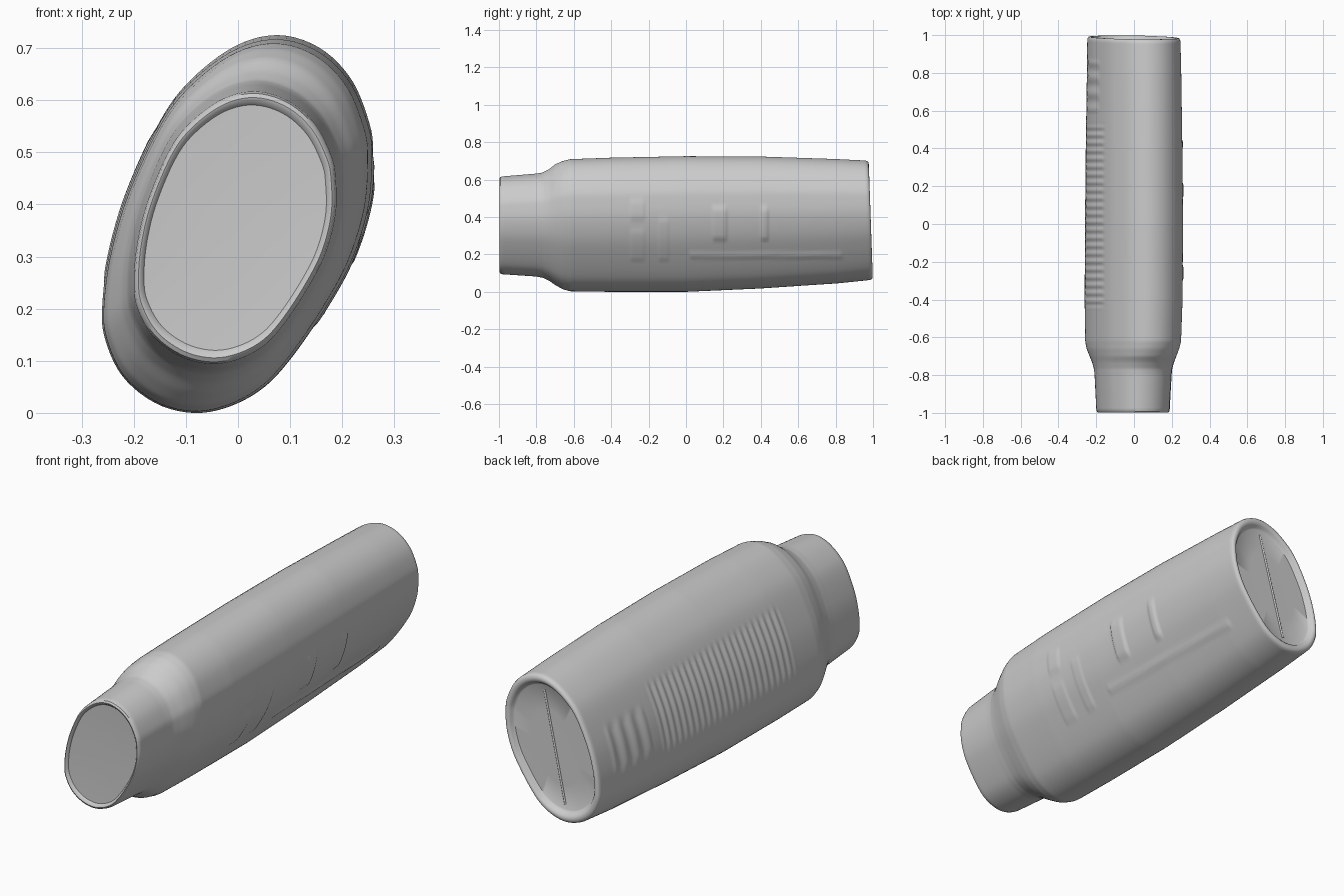
import bpy, bmesh, math
from mathutils import Vector

if "Cube" in bpy.data.objects:
    bpy.data.objects.remove(bpy.data.objects["Cube"])

N = 120  # points around each section

# Slanted oval cross-section (x, z), full body size
OVAL = [(0.078, 0.725), (0.158, 0.70), (0.219, 0.639), (0.254, 0.553), (0.26, 0.495),
        (0.253, 0.40), (0.22, 0.294), (0.167, 0.198), (0.1, 0.102), (0.046, 0.046),
        (-0.02, 0.011), (-0.088, 0.0), (-0.16, 0.02), (-0.223, 0.073), (-0.257, 0.15),
        (-0.26, 0.217), (-0.246, 0.313), (-0.212, 0.428), (-0.15, 0.562),
        (-0.092, 0.639), (-0.006, 0.704)]

# Stations along the length: y, bottom z, top z, left x, right x
STATIONS = [(-0.98, 0.094, 0.617, -0.208, 0.195), (-0.80, 0.082, 0.632, -0.217, 0.205),
            (-0.765, 0.075, 0.638, -0.220, 0.208), (-0.73, 0.058, 0.657, -0.228, 0.217),
            (-0.70, 0.037, 0.681, -0.238, 0.227), (-0.66, 0.014, 0.699, -0.251, 0.240),
            (-0.62, 0.003, 0.709, -0.257, 0.249), (-0.40, 0.0, 0.717, -0.260, 0.257),
            (0.0, 0.0, 0.725, -0.258, 0.259), (0.4, 0.018, 0.723, -0.254, 0.256),
            (0.8, 0.045, 0.710, -0.248, 0.250), (0.97, 0.063, 0.702, -0.246, 0.246)]


def closed_spline(points, count):
    """Closed Catmull-Rom curve resampled to even spacing."""
    p = [Vector(q) for q in points]
    n, fine = len(p), []
    for i in range(n):
        a, b, c, d = p[i - 1], p[i], p[(i + 1) % n], p[(i + 2) % n]
        for k in range(20):
            t = k / 20
            fine.append(0.5 * (2 * b + (c - a) * t + (2 * a - 5 * b + 4 * c - d) * t * t
                               + (3 * b - a - 3 * c + d) * t ** 3))
    fine.append(fine[0])
    total = sum((fine[i + 1] - fine[i]).length for i in range(len(fine) - 1))
    out, run, j = [], 0.0, 0
    for k in range(count):
        goal = total * k / count
        while run + (fine[j + 1] - fine[j]).length < goal:
            run += (fine[j + 1] - fine[j]).length
            j += 1
        seg = fine[j + 1] - fine[j]
        out.append(fine[j] + seg * ((goal - run) / seg.length))
    return out


UNIT = [Vector((p.x / 0.26, (p.y - 0.3625) / 0.3625)) for p in closed_spline(OVAL, N)]


def station(y):
    y = min(max(y, STATIONS[0][0]), STATIONS[-1][0])
    for a, b in zip(STATIONS, STATIONS[1:]):
        if y <= b[0]:
            t = (y - a[0]) / (b[0] - a[0])
            return [a[i] + (b[i] - a[i]) * t for i in range(1, 5)]


def step(a, b, v):
    t = min(max((v - a) / (b - a), 0), 1)
    return t * t * (3 - 2 * t)


def band(v, a, b, soft):
    return step(a - soft, a, v) * (1 - step(b, b + soft, v))


def relief(x, y, z):
    """Shallow moulded ribs on the left, long ridge and plain bars on the right."""
    if x < 0 and z > 0.15:
        ribs = band(y, -0.42, 0.50, 0.04) * band(z, 0.27, 0.52, 0.03)
        marks = band(y, 0.60, 0.85, 0.03) * band(z, 0.30, 0.46, 0.03)
        return 0.003 * ribs * math.sin(y * 150) + 0.003 * marks * math.sin(y * 75)
    if x > 0:
        ridge = 0.004 * band(y, 0.03, 0.82, 0.02) * band(z, 0.19, 0.20, 0.015)
        bars = sum(h * band(y, c - w, c + w, 0.012) * band(z, lo, hi, 0.02)
                   for c, w, lo, hi, h in [(0.18, 0.03, 0.29, 0.44, 0.007), (0.42, 0.012, 0.29, 0.44, 0.007),
                                           (-0.26, 0.03, 0.40, 0.48, 0.004), (-0.26, 0.03, 0.18, 0.32, 0.003),
                                           (-0.12, 0.02, 0.18, 0.38, 0.003)])
        return ridge + bars
    return 0.0


def ring(bm, y, scale=1.0, detail=False):
    lo, hi, left, right = station(y)
    cx, cz = (left + right) / 2, (lo + hi) / 2
    upright = 0.08 * (1 - step(-0.8, -0.62, y))
    verts = []
    for i, u in enumerate(UNIT):
        x = cx + u.x * (right - left) / 2 * scale - upright * u.y * 0.26 * scale
        z = cz + u.y * (hi - lo) / 2 * scale
        if detail:
            tan = UNIT[(i + 1) % N] - UNIT[i - 1]
            nrm = Vector((-tan.y * 0.3625, tan.x * 0.26)).normalized()
            if nrm.dot(u) < 0:
                nrm = -nrm
            d = relief(x, y, z)
            x, z = x + nrm.x * d, z + nrm.y * d
        slant = -0.035 * (z - 0.38) * step(0.6, 0.97, y)
        verts.append(bm.verts.new((x, y + slant, z)))
    return verts


# Bottle shell: neck, shoulder, body, rounded mouth and recessed base
bm = bmesh.new()
rows = [(-0.982, 0.3, False), (-0.984, 0.7, False), (-0.986, 0.90, False), (-0.996, 0.93, False),
        (-0.998, 0.955, False), (-0.993, 0.985, False)]
count = 230
rows += [(-0.98 + 1.95 * i / count, 1.0, True) for i in range(count + 1)]
rows += [(0.98, 0.99, False), (0.986, 0.97, False), (0.988, 0.94, False), (0.986, 0.91, False),
         (0.979, 0.885, False), (0.968, 0.865, False), (0.963, 0.84, False), (0.962, 0.5, False),
         (0.962, 0.2, False)]
rings = [ring(bm, *r) for r in rows]
for a, b in zip(rings, rings[1:]):
    for i in range(N):
        j = (i + 1) % N
        bm.faces.new((a[i], a[j], b[j], b[i]))
bm.faces.new(rings[0])
bm.faces.new(rings[-1])
bmesh.ops.recalc_face_normals(bm, faces=bm.faces)
mesh = bpy.data.meshes.new("bottle_shell")
bm.to_mesh(mesh)
bm.free()
bottle = bpy.data.objects.new("bottle_shell", mesh)
bpy.context.collection.objects.link(bottle)
bpy.context.view_layer.objects.active = bottle
bottle.select_set(True)
bpy.ops.object.shade_smooth_by_angle(angle=math.radians(40))

# Parting seam across the recessed base
top, bottom = Vector((0.06, 0.953, 0.63)), Vector((-0.06, 0.971, 0.135))
axis = top - bottom
bpy.ops.mesh.primitive_cylinder_add(vertices=12, radius=0.005, depth=axis.length,
                                    location=(top + bottom) / 2,
                                    rotation=axis.to_track_quat('Z', 'Y').to_euler())
seam = bpy.context.object
seam.name = "base_seam"
bpy.ops.object.shade_smooth_by_angle(angle=math.radians(40))
